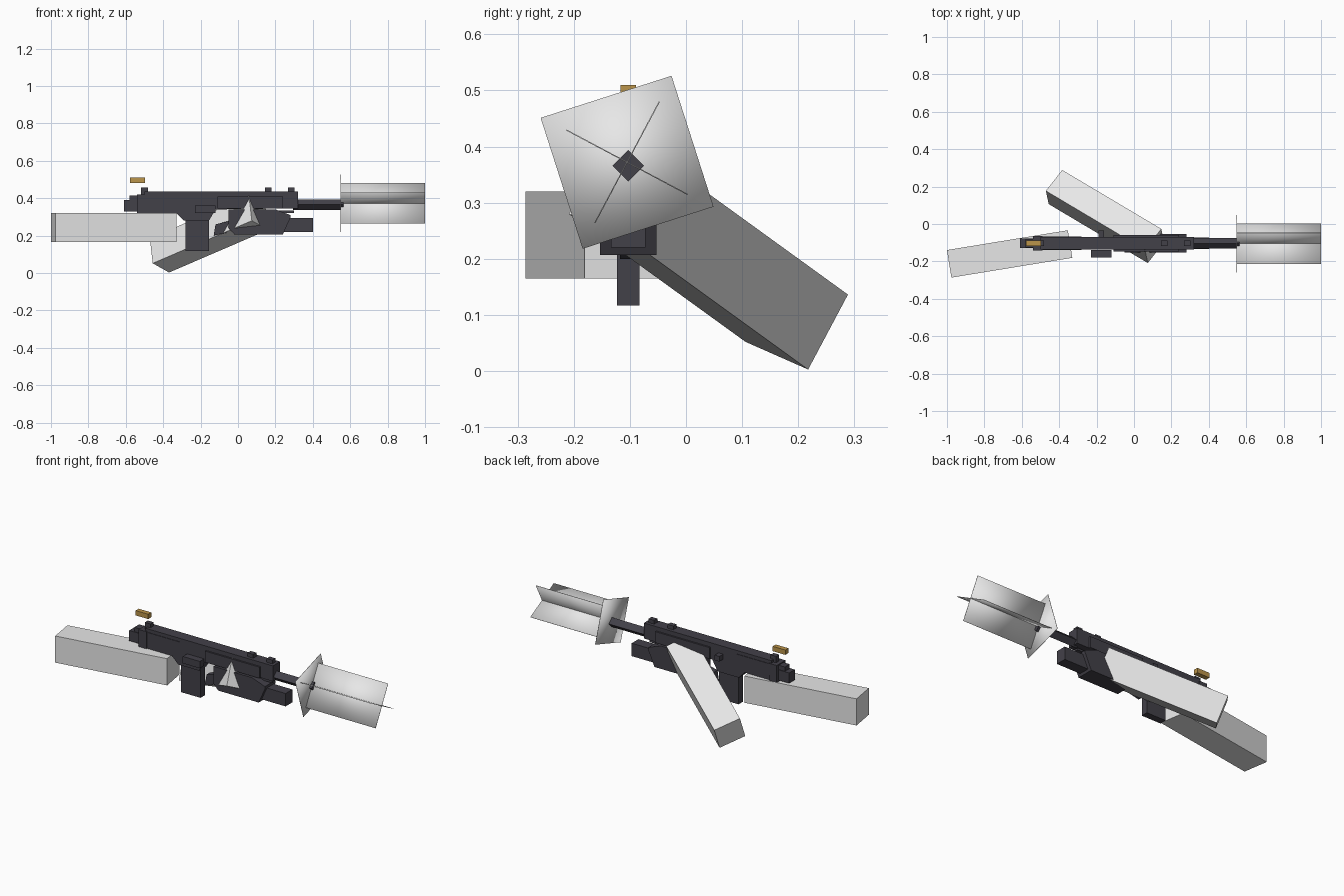
import bpy, bmesh, math
from mathutils import Matrix, Vector

if "Cube" in bpy.data.objects:
    bpy.data.objects.remove(bpy.data.objects["Cube"], do_unlink=True)


def material(name, rgb):
    m = bpy.data.materials.new(name)
    m.use_nodes = True
    m.diffuse_color = (*rgb, 1)
    m.node_tree.nodes["Principled BSDF"].inputs["Base Color"].default_value = (*rgb, 1)
    return m


GUNMETAL = material("dark_gunmetal", (0.055, 0.052, 0.066))
PALE = material("pale_grey", (0.8, 0.8, 0.8))
BRASS = material("brass", (0.5, 0.3, 0.07))
MID = -0.103  # centre plane of the weapon in y


def finish(name, bm, mat, smooth=False):
    bmesh.ops.recalc_face_normals(bm, faces=bm.faces)
    mesh = bpy.data.meshes.new(name)
    for f in bm.faces:
        f.smooth = smooth
    bm.to_mesh(mesh)
    bm.free()
    mesh.materials.append(mat)
    ob = bpy.data.objects.new(name, mesh)
    bpy.context.collection.objects.link(ob)
    return ob


def block(name, size, matrix, mat, smooth=False):
    bm = bmesh.new()
    bmesh.ops.create_cube(bm, size=1, matrix=matrix @ Matrix.Diagonal((*size, 1)))
    return finish(name, bm, mat, smooth)


def box(name, x, z, half, y=MID, mat=GUNMETAL):
    """Upright box from x and z ranges and a half width about y."""
    centre = (sum(x) / 2, y, sum(z) / 2)
    return block(name, (x[1] - x[0], 2 * half, z[1] - z[0]), Matrix.Translation(centre), mat)


def prism(name, outline, half, y=MID):
    """Side outline in x, z extruded across the weapon."""
    bm = bmesh.new()
    face = bm.faces.new([bm.verts.new((x, y - half, z)) for x, z in outline])
    ext = bmesh.ops.extrude_face_region(bm, geom=[face])["geom"]
    bmesh.ops.translate(bm, vec=(0, 2 * half, 0),
                        verts=[v for v in ext if isinstance(v, bmesh.types.BMVert)])
    return finish(name, bm, GUNMETAL)


# Receiver and rear end
prism("receiver", [(-0.5, 0.435), (0.24, 0.435), (0.24, 0.345), (-0.12, 0.34), (-0.155, 0.28),
                   (-0.29, 0.28), (-0.33, 0.32), (-0.5, 0.32)], 0.033)
box("rear_block", (-0.61, -0.52), (0.33, 0.39), 0.026)
box("rear_cap", (-0.58, -0.52), (0.35, 0.415), 0.022)
box("rear_plate", (-0.54, -0.49), (0.32, 0.42), 0.04)
box("side_panel", (-0.49, -0.28), (0.35, 0.415), 0.036)
box("magazine", (-0.28, -0.155), (0.117, 0.3), 0.02)
box("side_grip_block", (-0.23, -0.12), (0.32, 0.36), 0.02, y=-0.16)
box("bolt_handle", (-0.19, -0.16), (0.36, 0.39), 0.03, y=-0.065)

# Sights along the top
for name, x in (("rear_sight", -0.5), ("middle_sight", 0.162), ("front_sight", 0.285)):
    box(name, (x - 0.018, x + 0.018), (0.41, 0.457), 0.014)

# Handguard and underslung launcher
box("handguard", (-0.11, 0.24), (0.345, 0.41), 0.043)
box("front_block", (0.24, 0.32), (0.345, 0.435), 0.033)
box("guard_rod", (0.2, 0.3), (0.322, 0.333), 0.012)
prism("launcher_body", [(-0.05, 0.34), (0.2, 0.34), (0.28, 0.31), (0.28, 0.295),
                        (0.24, 0.207), (-0.02, 0.207), (-0.05, 0.24)], 0.05)
box("launcher_barrel", (0.1, 0.4), (0.22, 0.295), 0.031)
prism("launcher_trigger", [(-0.12, 0.26), (-0.04, 0.28), (-0.04, 0.22), (-0.13, 0.2)], 0.015)

# Four sided barrel
bm = bmesh.new()
bmesh.ops.create_cone(bm, cap_ends=True, segments=4, radius1=0.028, radius2=0.028, depth=0.27,
                      matrix=Matrix.Translation((0.43, MID, 0.366))
                      @ Matrix.Rotation(math.pi / 2, 4, "Y"))
finish("barrel", bm, GUNMETAL)

# Muzzle flash: a facing sheet and two crossed sheets
SHEET = 0.245
flash = Matrix.Translation((0.55, -0.105, 0.372))
block("flash_disc", (0.002, SHEET, SHEET), flash @ Matrix.Rotation(math.radians(17.8), 4, "X"),
      PALE, True)
for name, turn in (("flash_sheet_steep", 62), ("flash_sheet_flat", 152)):
    block(name, (0.45, SHEET, 0.002), flash @ Matrix.Translation((0.225, 0, 0))
          @ Matrix.Rotation(math.radians(turn), 4, "X"), PALE, True)

# Ejected cartridge case
box("cartridge_case", (-0.577, -0.496), (0.482, 0.51), 0.014, mat=BRASS)

# Arms
block("right_arm", (0.655, 0.149, 0.155),
      Matrix.Translation((-0.665, -0.16, 0.2425)) @ Matrix.Rotation(math.radians(9.3), 4, "Z"), PALE)
along = Vector((0.53, -0.315, 0.228)).normalized()
across = Vector((0.086, 0.107, -0.047))
across = (across - along * across.dot(along)).normalized()
turn = Matrix((along, across, along.cross(across))).transposed().to_4x4()
block("left_arm", (0.657, 0.15, 0.152), Matrix.Translation((-0.155, 0.04, 0.208)) @ turn, PALE)
